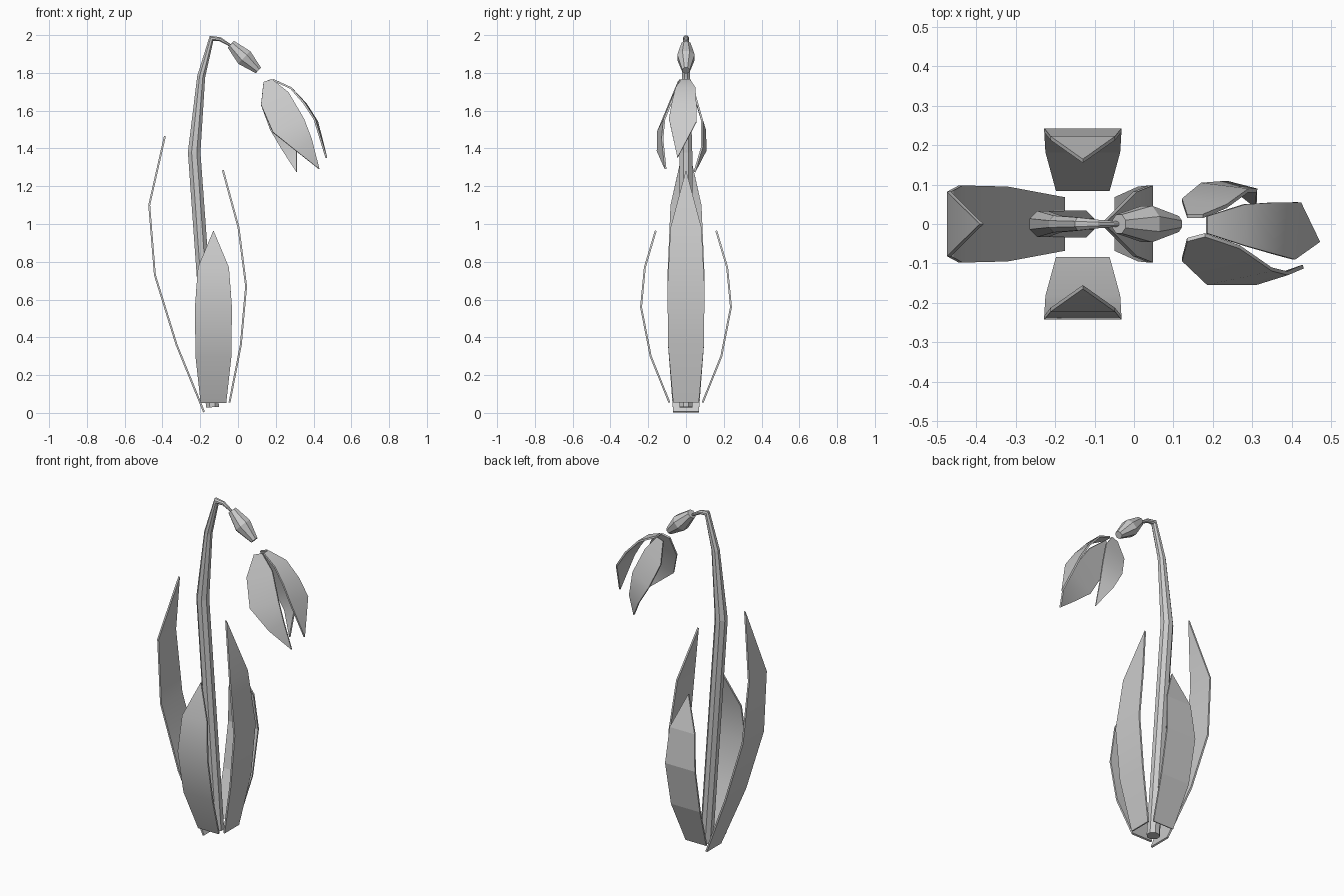
import bpy, bmesh, math
from mathutils import Vector

if "Cube" in bpy.data.objects:
    bpy.data.objects.remove(bpy.data.objects["Cube"])

grey = bpy.data.materials.new("mid_grey")
grey.diffuse_color = (0.6, 0.6, 0.6, 1)
grey.use_nodes = True
grey.node_tree.nodes["Principled BSDF"].inputs["Base Color"].default_value = grey.diffuse_color


def finish(name, bm, smooth):
    bmesh.ops.recalc_face_normals(bm, faces=bm.faces)
    me = bpy.data.meshes.new(name)
    bm.to_mesh(me)
    bm.free()
    me.materials.append(grey)
    ob = bpy.data.objects.new(name, me)
    bpy.context.collection.objects.link(ob)
    if smooth:
        bpy.ops.object.select_all(action='DESELECT')
        ob.select_set(True)
        bpy.context.view_layer.objects.active = ob
        bpy.ops.object.shade_smooth_by_angle(angle=math.radians(smooth))
    return ob


def blade(name, left, right, tip, smooth=40, thick=0.01):
    """Thin pointed sheet spanned between two edge paths that meet at a tip."""
    bm = bmesh.new()
    a = [bm.verts.new(p) for p in left]
    b = [bm.verts.new(p) for p in right]
    t = bm.verts.new(tip)
    for i in range(len(a) - 1):
        bm.faces.new((a[i], b[i], b[i + 1], a[i + 1]))
    bm.faces.new((a[-1], b[-1], t))
    bm.normal_update()
    # offset both ways along the vertex normals, then close the rim
    n = {v: v.normal.copy() * thick / 2 for v in bm.verts}
    faces, rim = list(bm.faces), [e for e in bm.edges if e.is_boundary]
    twin = {v: bm.verts.new(v.co - n[v]) for v in n}
    for v in n:
        v.co += n[v]
    for f in faces:
        bm.faces.new([twin[v] for v in reversed(f.verts)])
    for e in rim:
        p, q = e.verts
        bm.faces.new((p, q, twin[q], twin[p]))
    return finish(name, bm, smooth)


def tube(name, path, radii, sides=8):
    """Faceted tube along a path lying in the xz plane."""
    pts = [Vector((x, 0, z)) for x, z in path]
    bm = bmesh.new()
    rings = []
    for i, p in enumerate(pts):
        d = Vector()
        if i > 0:
            d += (p - pts[i - 1]).normalized()
        if i < len(pts) - 1:
            d += (pts[i + 1] - p).normalized()
        u = Vector((0, 1, 0))
        w = d.normalized().cross(u)
        ang = [math.tau * (k + 0.5) / sides for k in range(sides)]
        rings.append([bm.verts.new(p + radii[i] * (u * math.cos(t) + w * math.sin(t)))
                      for t in ang])
    for r, s in zip(rings, rings[1:]):
        for k in range(sides):
            j = (k + 1) % sides
            bm.faces.new((r[k], r[j], s[j], s[k]))
    bm.faces.new(rings[0])
    bm.faces.new(rings[-1])
    return finish(name, bm, 0)


# leaves: (offset, z) profile with half widths, placed on the four sides
W = [0.068, 0.095, 0.098, 0.082]
side_y = [(0.088, 0.055), (0.187, 0.30), (0.238, 0.56), (0.218, 0.77), (0.16, 0.965)]
for name, s, smooth in (("front_leaf", -1, 40), ("back_leaf", 1, 0)):
    rows = list(zip(side_y, W))
    blade(name, [(-0.13 - w, s * y, z) for (y, z), w in rows],
          [(-0.13 + w, s * y, z) for (y, z), w in rows],
          (-0.13, s * side_y[4][0], side_y[4][1]), smooth)
left_x = [(-0.18, 0.005), (-0.325, 0.36), (-0.44, 0.73), (-0.47, 1.10), (-0.387, 1.465)]
right_x = [(-0.045, 0.055), (0.015, 0.36), (0.043, 0.67), (0.003, 0.98), (-0.08, 1.285)]
for name, prof in (("left_leaf", left_x), ("right_leaf", right_x)):
    rows = list(zip(prof, W))
    blade(name, [(x, -w, z) for (x, z), w in rows],
          [(x, w, z) for (x, z), w in rows], (prof[4][0], 0, prof[4][1]))

# stem bending over at the top
tube("stem", [(-0.135, 0.03), (-0.232, 1.38), (-0.195, 1.78), (-0.14, 1.983),
              (-0.095, 1.978), (-0.04, 1.945)],
     [0.037, 0.036, 0.023, 0.018, 0.012, 0.007])

# bud hanging from the stem
tube("bud", [(-0.038, 1.952), (0.033, 1.882), (0.108, 1.813)], [0.026, 0.05, 0.022])

# petals
blade("right_petal",
      [(0.185, -0.024, 1.763), (0.28, -0.055, 1.72), (0.35, -0.075, 1.64), (0.405, -0.09, 1.555)],
      [(0.185, 0.02, 1.763), (0.28, 0.05, 1.72), (0.36, 0.055, 1.635), (0.42, 0.055, 1.54)],
      (0.468, -0.045, 1.35))
blade("front_petal",
      [(0.135, -0.04, 1.75), (0.122, -0.09, 1.63), (0.185, -0.15, 1.485), (0.31, -0.15, 1.385)],
      [(0.18, -0.028, 1.765), (0.268, -0.058, 1.695), (0.35, -0.115, 1.555), (0.39, -0.125, 1.45)],
      (0.43, -0.108, 1.29))
blade("back_petal",
      [(0.135, 0.02, 1.75), (0.122, 0.06, 1.63), (0.17, 0.10, 1.50), (0.235, 0.105, 1.39)],
      [(0.175, 0.02, 1.765), (0.235, 0.045, 1.69), (0.29, 0.085, 1.55), (0.312, 0.085, 1.41)],
      (0.31, 0.045, 1.275))
